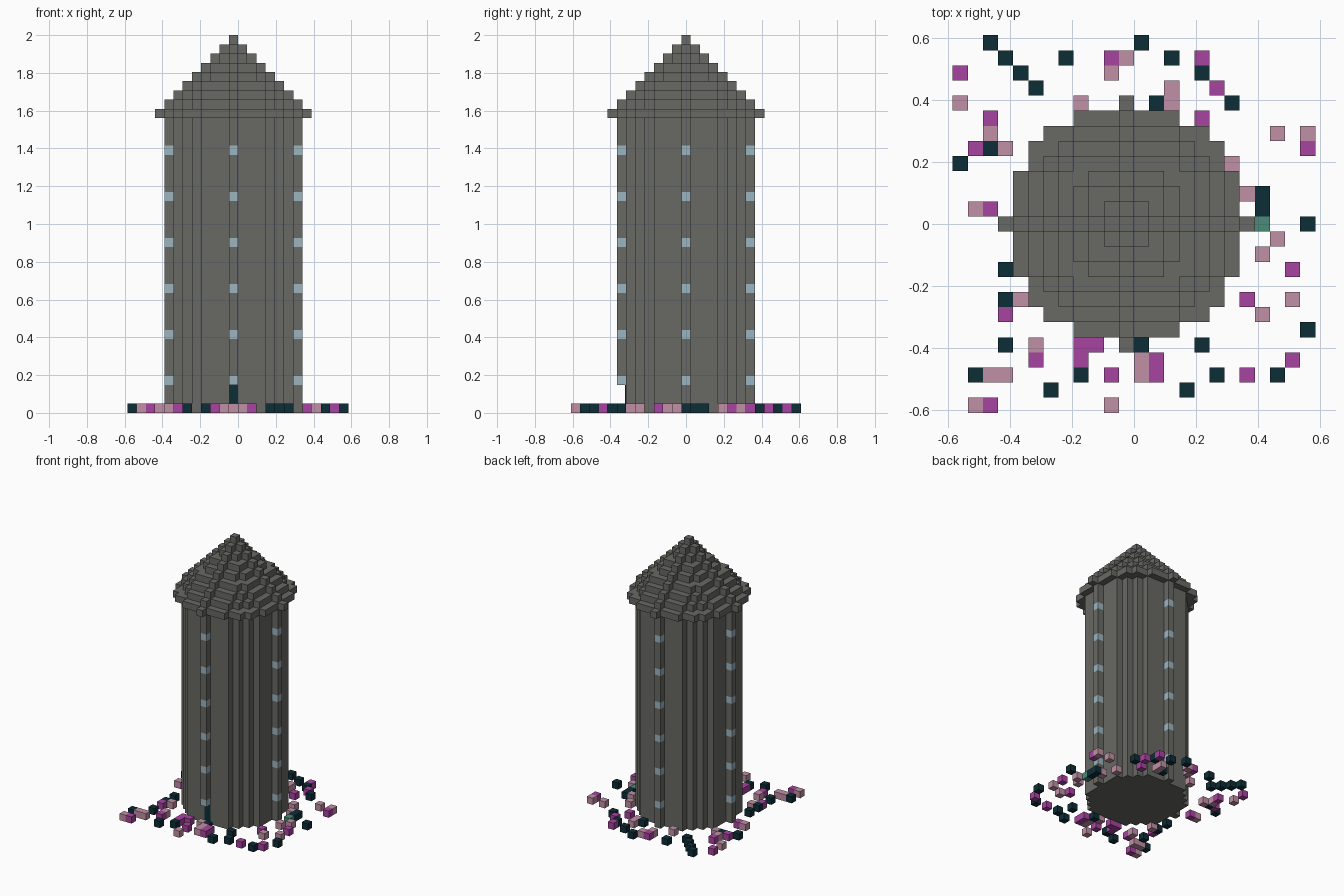
import bpy
import bmesh
from math import isqrt
from mathutils import Vector, Matrix

cube = bpy.data.objects.get("Cube")
if cube:
    bpy.data.objects.remove(cube, do_unlink=True)

UNIT = 2 / 41                       # edge of one block
AXIS = Vector((-0.5, 0, 0))         # tower axis, in blocks
BODY_R, BODY_TOP, ROOF_R = 7, 32, 8


def material(name, rgb):
    mat = bpy.data.materials.new(name)
    mat.use_nodes = True
    colour = (*rgb, 1)
    mat.diffuse_color = colour
    bsdf = next(n for n in mat.node_tree.nodes if n.type == 'BSDF_PRINCIPLED')
    bsdf.inputs["Base Color"].default_value = colour
    return mat


stone = material("grey stone", (0.138, 0.141, 0.127))
glass = material("pale blue glass", (0.33, 0.46, 0.52))
dark = material("dark teal", (0.004, 0.027, 0.037))
magenta = material("magenta", (0.39, 0.056, 0.35))
pink = material("dusty pink", (0.53, 0.28, 0.38))
green = material("leaf green", (0.07, 0.26, 0.19))


def finish(name, bm, *mats):
    """Turn a bmesh measured in blocks into an object."""
    bmesh.ops.translate(bm, verts=bm.verts, vec=AXIS)
    bmesh.ops.scale(bm, verts=bm.verts, vec=(UNIT, UNIT, UNIT))
    bmesh.ops.recalc_face_normals(bm, faces=bm.faces)
    mesh = bpy.data.meshes.new(name)
    bm.to_mesh(mesh)
    bm.free()
    for mat in mats:
        mesh.materials.append(mat)
    bpy.context.collection.objects.link(bpy.data.objects.new(name, mesh))


def add_box(bm, low, high):
    low, high = Vector(low), Vector(high)
    place = Matrix.Translation((low + high) / 2) @ Matrix.Diagonal((*(high - low), 1))
    bmesh.ops.create_cube(bm, size=1, matrix=place)


def add_column(bm, x, y, bottom, top):
    """One block wide, centred on a block position."""
    add_box(bm, (x - 0.5, y - 0.5, bottom), (x + 0.5, y + 0.5, top))


def blocky_disc(name, radius, bottom, top, limit):
    """Extrude a stepped circle; limit trims its single-block tips."""
    right = []
    for row in range(-limit, limit + 1):
        half = min(isqrt(radius * radius - row * row), limit) + 0.5
        right += [(half, row - 0.5), (half, row + 0.5)]
    outline = right + [(-x, y) for x, y in reversed(right)]
    # Keep only the real corners
    after = outline[1:] + outline[:1]
    corners = [p for k, p in enumerate(outline)
               if p != outline[k - 1]
               and not outline[k - 1][0] == p[0] == after[k][0]]
    bm = bmesh.new()
    face = bm.faces.new([bm.verts.new((x, y, bottom)) for x, y in corners])
    new = bmesh.ops.extrude_face_region(bm, geom=[face], use_keep_orig=True)["geom"]
    moved = [g for g in new if isinstance(g, bmesh.types.BMVert)]
    bmesh.ops.translate(bm, verts=moved, vec=(0, 0, top - bottom))
    finish(name, bm, stone)


# Tower shaft and stepped conical roof
blocky_disc("tower_shaft", BODY_R, 0, BODY_TOP, BODY_R - 1)
for step in range(ROOF_R + 1):
    level, radius = BODY_TOP + step, ROOF_R - step
    blocky_disc(f"roof_step_{step + 1}", radius, level, level + 1, radius)

# Four ribs with windows every fifth block; the front one stops above the door
DOOR_H = 3
window_levels = range(DOOR_H, BODY_TOP - 1, 5)
for side, dx, dy in (("front", 0, -1), ("back", 0, 1), ("left", 1, 0), ("right", -1, 0)):
    bm = bmesh.new()
    base = DOOR_H if side == "front" else 0
    add_column(bm, dx * BODY_R, dy * BODY_R, base, BODY_TOP)
    for level in window_levels:
        for cut in (level, level + 1):
            if cut > base:
                bmesh.ops.bisect_plane(bm, geom=bm.verts[:] + bm.edges[:] + bm.faces[:],
                                       plane_co=(0, 0, cut), plane_no=(0, 0, 1))
    for face in bm.faces:
        upright = abs(face.normal.z) < 0.5
        if upright and int(face.calc_center_median().z) in window_levels:
            face.material_index = 1
    finish(side + "_window_rib", bm, stone, glass)

# Recessed door at the foot of the front rib
bm = bmesh.new()
front = 0.5 - BODY_R
add_box(bm, (-0.5, front - 0.1, 0), (0.5, front, DOOR_H))
finish("door", bm, dark)


def plant(name, mat, columns, extra=()):
    """Ground blocks: each x position maps to its y positions."""
    bm = bmesh.new()
    spots = [(x, y) for x, rows in columns.items() for y in rows]
    for x, y in spots + list(extra):
        add_column(bm, x, y, 0, 1)
    finish(name, bm, mat)


# Flowers and shrubs scattered round the foot of the tower
plant("pink_flowers", pink, {
    -11: [8], -10: [1, -12], -9: [6, -10], -8: [5, -10], -7: [-5], -6: [-8],
    -3: [8], -1: [10, -12], 0: [11, -8], 1: [-9, -10], 3: [8, 9], 7: [4],
    8: [2], 9: [-2, -6], 10: [6, -1], 11: [-5], 12: [6]})
plant("magenta_flowers", magenta, {
    -11: [10], -10: [5], -9: [7, 1, -12], -8: [-6], -6: [-9], -3: [-8, -9],
    -2: [-8], -1: [11, -10], 2: [-9, -10], 5: [11, 7], 6: [9], 8: [-5, -10],
    11: [-3, -9], 12: [5]})
diagonal_row = [(k - 9, 12 - k) for k in range(4)]
plant("dark_shrubs", dark, {
    -11: [4], -10: [-10], -9: [5], -8: [-3, -5, -8], -5: [-11], -4: [11],
    -3: [-10], 1: [12, -8], 2: [8], 3: [11], 4: [-11], 5: [10, -8], 6: [-10],
    7: [8], 9: [1, 2], 10: [-10], 12: [0, -7]}, diagonal_row)
plant("green_shrub", green, {9: [0]})
